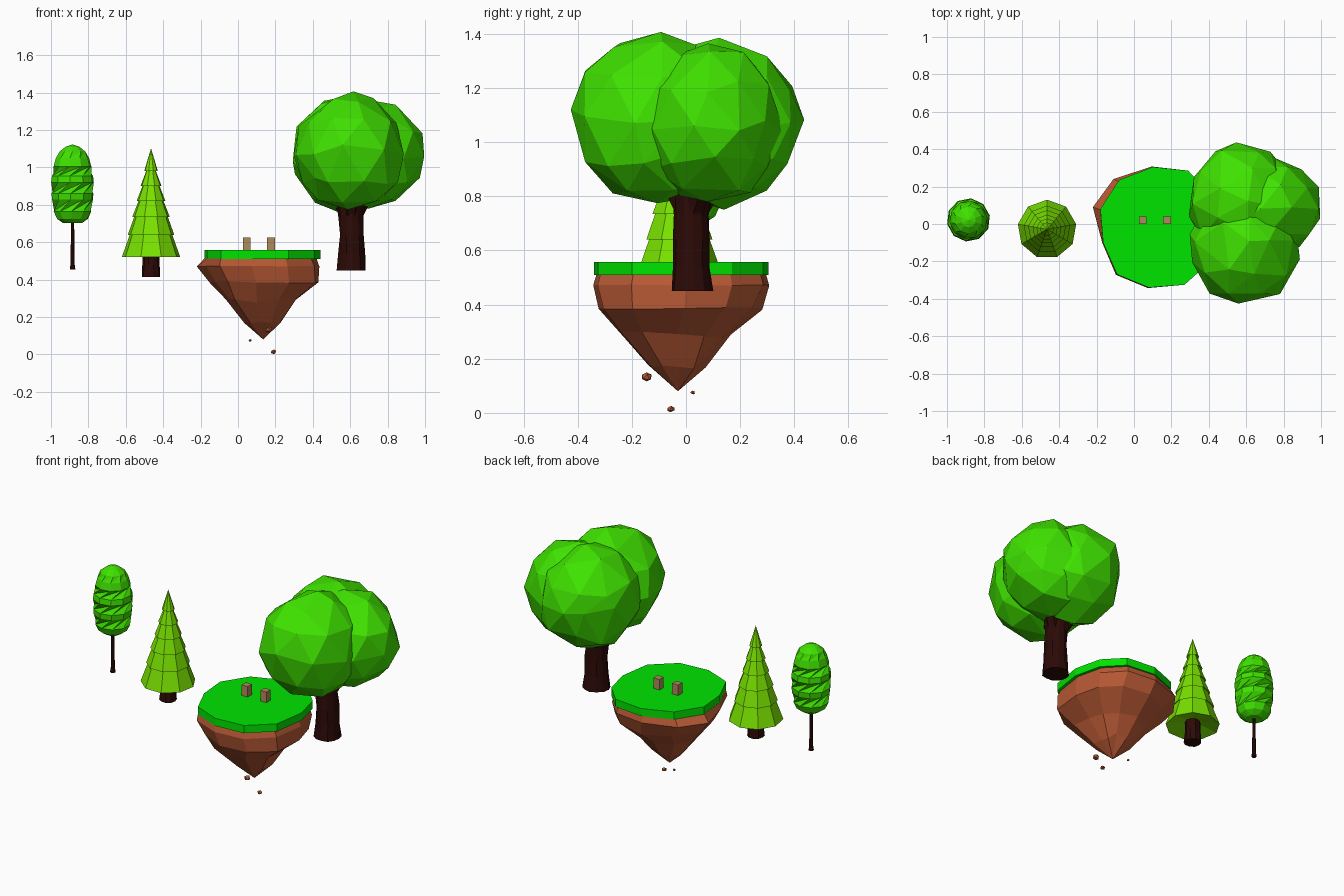
import bpy, bmesh, random
from math import sin, cos, pi, radians
from mathutils import Vector

if "Cube" in bpy.data.objects:
    bpy.data.objects.remove(bpy.data.objects["Cube"])

random.seed(4)

def material(name, r, g, b):
    m = bpy.data.materials.new(name)
    m.diffuse_color = (r, g, b, 1)
    m.use_nodes = True
    m.node_tree.nodes["Principled BSDF"].inputs["Base Color"].default_value = m.diffuse_color
    return m

GRASS = material("grass", 0.0, 0.78, 0.0)
LEAF = material("leaf", 0.05, 0.76, 0.0)
PINE = material("pine", 0.19, 0.76, 0.0)
BARK = material("bark", 0.025, 0.003, 0.002)
EARTH = material("earth", 0.48, 0.10, 0.035)
WOOD = material("wood", 0.42, 0.26, 0.10)

def finish(bm, name, mat):
    bmesh.ops.recalc_face_normals(bm, faces=bm.faces[:])
    me = bpy.data.meshes.new(name)
    bm.to_mesh(me)
    bm.free()
    me.materials.append(mat)
    ob = bpy.data.objects.new(name, me)
    bpy.context.collection.objects.link(ob)
    return ob

def loft(name, mat, rings, tip=None, tri=False):
    """Skin a stack of point rings, ending in a cap or a tip."""
    bm = bmesh.new()
    rows = [[bm.verts.new(p) for p in ring] for ring in rings]
    n = len(rows[0])
    for a, b in zip(rows, rows[1:]):
        for i in range(n):
            j = (i + 1) % n
            if tri:
                bm.faces.new((a[i], a[j], b[i]))
                bm.faces.new((a[j], b[j], b[i]))
            else:
                bm.faces.new((a[i], a[j], b[j], b[i]))
    bm.faces.new(rows[0])
    if tip:
        t = bm.verts.new(tip)
        for i in range(n):
            bm.faces.new((rows[-1][i], rows[-1][(i + 1) % n], t))
    else:
        bm.faces.new(rows[-1])
    return finish(bm, name, mat)

def ring(x, y, z, r, n, turn=0.0, rough=0.0):
    pts = []
    for i in range(n):
        a = turn + 2 * pi * i / n
        k = r * (1 + random.uniform(-rough, rough))
        pts.append((x + k * cos(a), y + k * sin(a), z))
    return pts

def blob(name, mat, centre, radii, sub=2, rough=0.06):
    bm = bmesh.new()
    bmesh.ops.create_icosphere(bm, subdivisions=sub, radius=1)
    for v in bm.verts:
        d = v.co.normalized() + Vector([random.uniform(-rough, rough) * 2 for _ in range(3)])
        d.normalize()
        d *= 1 + random.uniform(-rough, rough) * 0.6
        v.co = Vector(centre) + Vector((d.x * radii[0], d.y * radii[1], d.z * radii[2]))
    return finish(bm, name, mat)

# Floating island: grass slab over a tapering rock
outline = [(-0.08, 0.235), (0.10, 0.305), (0.29, 0.285), (0.40, 0.17), (0.44, 0.0), (0.41, -0.20),
           (0.27, -0.325), (0.08, -0.34), (-0.09, -0.27), (-0.165, -0.10), (-0.18, 0.08)]
loft("grass_top", GRASS, [[(x, y, z) for x, y in outline] for z in (0.51, 0.558)])

def rock_ring(z, s, dx, dy, rough):
    pts = []
    for x, y in outline:
        k = s * (1 + random.uniform(-rough, rough))
        pts.append((0.13 + dx + (x - 0.13) * k, -0.02 + dy + (y + 0.02) * k,
                    z + random.uniform(-rough, rough) * 0.2))
    return pts

rock = [rock_ring(0.512, 0.97, -0.01, 0, 0), rock_ring(0.472, 1.0, -0.005, 0, 0.01),
        rock_ring(0.388, 0.92, 0.015, -0.005, 0.04), rock_ring(0.285, 0.62, 0.0, -0.025, 0.08),
        rock_ring(0.18, 0.32, 0.005, -0.01, 0.08)]
rock[1][10] = (-0.22, 0.09, 0.47)
rock[1][0] = (-0.11, 0.24, 0.47)
loft("island_rock", EARTH, rock, tip=(0.135, -0.03, 0.08))

# Loose pebbles under the rock
for i, (p, r) in enumerate([((0.165, -0.145, 0.133), 0.02), ((0.065, 0.025, 0.075), 0.009),
                            ((0.19, -0.055, 0.014), 0.015)]):
    blob(f"pebble_{i + 1}", EARTH, p, (r, r, r * 0.8), sub=1, rough=0.1)

# Two posts on the grass
for i, x in enumerate((0.047, 0.177)):
    h = 0.021
    sq = [(-h, -h), (h, -h), (h, h), (-h, h)]
    loft(f"post_{i + 1}", WOOD, [[(x + a, 0.02 + b, z) for a, b in sq] for z in (0.55, 0.624)])

# Large round tree: trunk, branches, three leaf masses
loft("large_trunk", BARK, [ring(0.607 + dx, 0.02, z, r, 12, 0.1, 0.07) for z, r, dx in
     [(0.45, 0.077, 0), (0.54, 0.070, 0.002), (0.64, 0.066, 0), (0.73, 0.064, -0.004),
      (0.80, 0.072, -0.004), (0.92, 0.05, 0)]])
for i, (dx, dy) in enumerate([(-0.08, 0.11), (0.09, 0.04), (0.0, -0.09)]):
    loft(f"branch_{i + 1}", BARK, [ring(0.605 + dx * t, 0.02 + dy * t, 0.69 + 0.18 * t, r, 6)
         for t, r in [(0.1, 0.04), (0.5, 0.04), (1.0, 0.032)]])
blob("front_leaves", LEAF, (0.595, -0.12, 1.085), (0.295, 0.315, 0.315))
blob("back_leaves", LEAF, (0.575, 0.12, 1.07), (0.295, 0.315, 0.315))
blob("right_leaves", LEAF, (0.71, 0.09, 1.07), (0.295, 0.27, 0.295))

# Pine: trunk and stepped skirts
px, py = -0.465, -0.028
loft("pine_trunk", BARK, [ring(px, py, z, r, 10, 0, 0.05) for z, r in
     [(0.413, 0.05), (0.48, 0.045), (0.56, 0.043)]])
skirts = [(0.522, 0.158), (0.64, 0.126), (0.735, 0.102), (0.82, 0.078), (0.90, 0.057), (0.98, 0.037)]
turn = -pi / 2 + pi / 9
pine = [ring(px, py, 0.548, 0.05, 9, turn)]
for k, (z, r) in enumerate(skirts):
    if k:
        pine.append(ring(px, py, z + 0.01, r - 0.014, 9, turn))
    pine.append(ring(px, py, z, r, 9, turn))
loft("pine_leaves", PINE, pine, tip=(px, py, 1.103))

# Slim tree: thin trunk and tiers joined by strongly twisted bands
sx, sy = -0.885, 0.022
loft("slim_trunk", BARK, [ring(sx, sy, z, r, 7) for z, r in
     [(0.453, 0.016), (0.48, 0.012), (0.60, 0.010), (0.74, 0.009)]])
tiers = [(0.702, 0.05, 0), (0.725, 0.085, 15), (0.765, 0.104, 15), (0.828, 0.112, 85),
         (0.86, 0.115, 85), (0.92, 0.116, 155), (0.955, 0.112, 155), (1.005, 0.102, 225),
         (1.05, 0.090, 225), (1.085, 0.072, 270), (1.11, 0.04, 270)]
loft("slim_leaves", LEAF, [ring(sx, sy, z, r, 10, radians(a)) for z, r, a in tiers],
     tip=(sx, sy, 1.123), tri=True)
